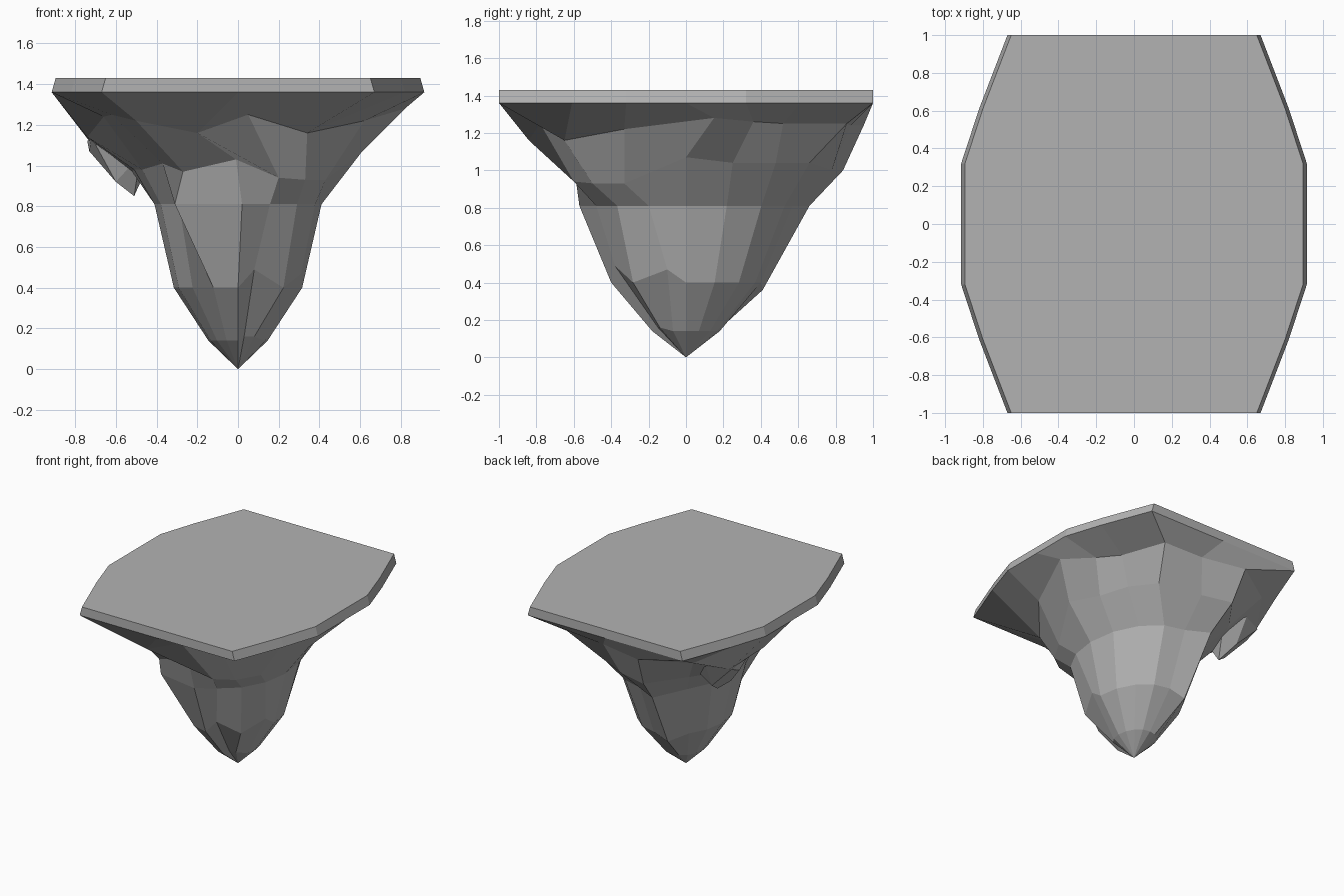
import bpy, bmesh
from math import cos, sin, tau

if "Cube" in bpy.data.objects:
    bpy.data.objects.remove(bpy.data.objects["Cube"])

N = 16
stone = bpy.data.materials.new("dark_stone")
stone.diffuse_color = (.45, .45, .45, 1)
stone.use_nodes = True
stone.node_tree.nodes["Principled BSDF"].inputs["Base Color"].default_value = stone.diffuse_color


def finish(name, bm):
    bmesh.ops.recalc_face_normals(bm, faces=bm.faces)
    me = bpy.data.meshes.new(name)
    bm.to_mesh(me)
    bm.free()
    me.materials.append(stone)
    ob = bpy.data.objects.new(name, me)
    bpy.context.collection.objects.link(ob)
    return ob


def oval(z, rx, y_front, y_back, tweaks={}):
    """Sixteen-sided ring, counter-clockwise from +x, with a few moved corners."""
    pts = []
    for i in range(N):
        s = sin(tau * i / N)
        pts.append((rx * cos(tau * i / N), s * (y_back if s > 0 else y_front), z))
    for i, p in tweaks.items():
        pts[i] = p
    return pts


def outline(z, inset):
    """Ground outline: one quarter mirrored into all four."""
    q = [(.915 - inset, 0), (.915 - inset, .32), (.82 - inset, .61), (.67 - inset, 1), (0, 1)]
    half = q + [(-x, y) for x, y in q[-2::-1]]
    return [(x, y, z) for x, y in half + [(x, -y) for x, y in half[-2:0:-1]]]


def loft(name, rings, tip=None, cap_top=False):
    bm = bmesh.new()
    vs = [[bm.verts.new(p) for p in r] for r in rings]
    for a, b in zip(vs, vs[1:]):
        for i in range(N):
            j = (i + 1) % N
            bm.faces.new((a[i], a[j], b[j], b[i]))
    if tip:
        t = bm.verts.new(tip)
        for i in range(N):
            bm.faces.new((vs[-1][i], vs[-1][(i + 1) % N], t))
    if cap_top:
        bm.faces.new(vs[0])
    return finish(name, bm)


# Flat ground slab
loft("ground_slab", [outline(1.43, .02), outline(1.36, 0)], cap_top=True)

# Irregular flare below the slab
shoulder = [(.82, .15, 1.28), (.66, .36, 1.26), (.55, .52, 1.25), (.43, .86, 1.25),
            (.10, .88, 1.24), (-.25, .95, 1.24), (-.58, .74, 1.22), (-.73, .50, 1.12),
            (-.74, .10, 1.14), (-.66, -.25, 1.24), (-.62, -.52, 1.25), (-.50, -.69, 1.22),
            (-.20, -.84, 1.16), (.05, -.78, 1.25), (.34, -.65, 1.16), (.62, -.33, 1.22)]
neck = [(.61, 0, 1.07), (.53, .25, 1.04), (.46, .48, 1.04), (.32, .66, 1.04),
        (.02, .78, 1.00), (-.22, .84, 1.00), (-.42, .56, 1.00), (-.52, .30, .97),
        (-.51, 0, .98), (-.47, -.20, .98), (-.37, -.46, 1.01), (-.27, -.59, .97),
        (-.01, -.60, 1.03), (.20, -.60, .94), (.33, -.50, .93), (.43, -.33, .93)]

# Hanging rock tapering to a point
body = oval(.81, .41, .52, .57, {5: (-.17, .66, .81), 11: (-.31, -.51, .81), 12: (.02, -.57, .81)})
waist = oval(.40, .315, .40, .40, {5: (-.13, .41, .36), 13: (.08, -.38, .49), 15: (.31, -.10, .47)})
lower = oval(.14, .145, .18, .18, {13: (.03, -.15, .16), 14: (.08, -.14, .16)})
loft("hanging_rock", [outline(1.36, 0), shoulder, neck, body, waist, lower], tip=(0, 0, 0))


# Overhanging outcrop on the back left
bm = bmesh.new()
for p in [(-.74, .50, 1.12), (-.73, .38, 1.07), (-.72, .25, 1.14), (-.60, .30, .92),
          (-.51, .34, .85), (-.56, .48, .94), (-.48, .22, 1.05), (-.42, .50, 1.05), (-.58, .60, 1.18)]:
    bm.verts.new(p)
bmesh.ops.convex_hull(bm, input=bm.verts)
finish("side_outcrop", bm)
